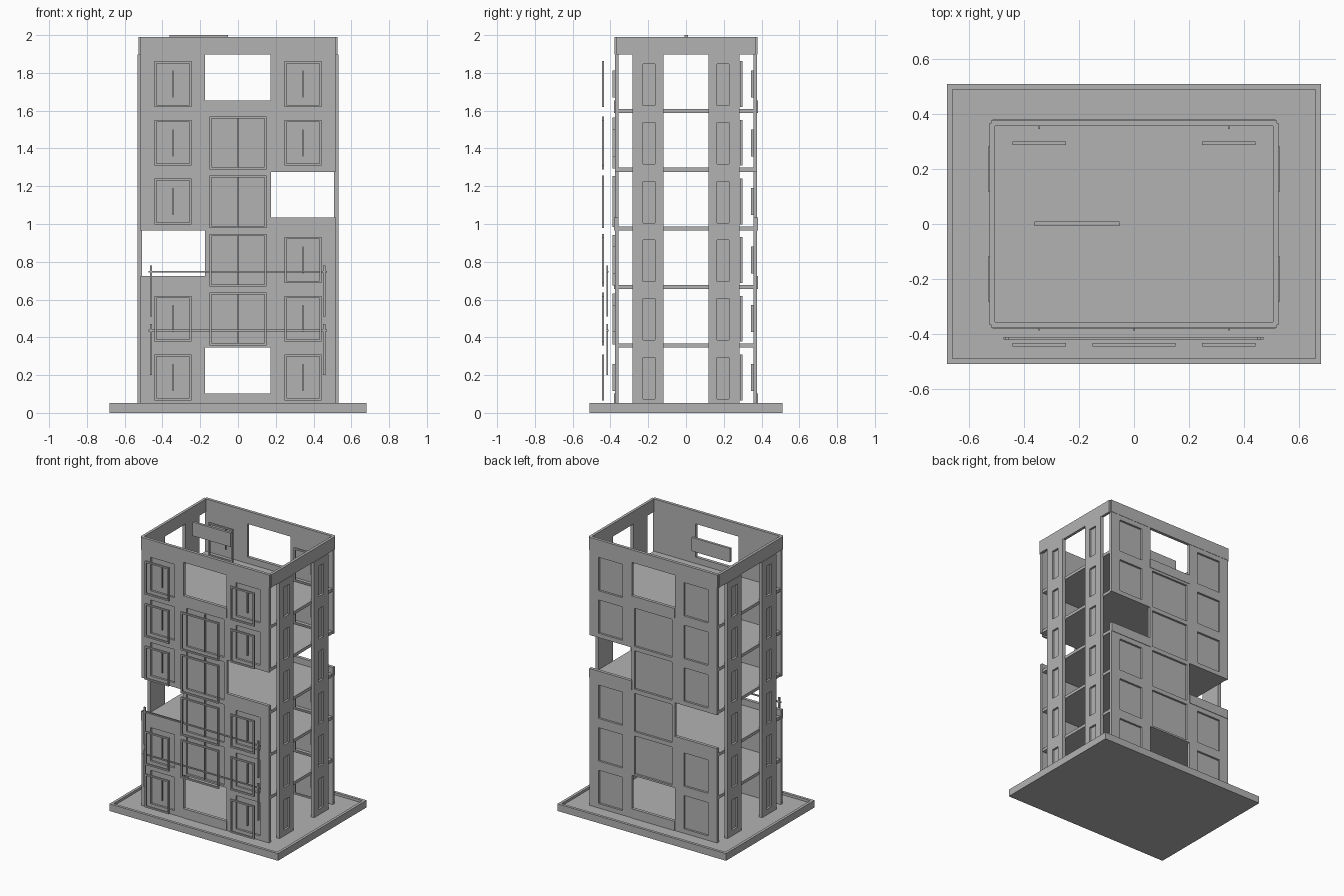
import bpy, bmesh
from math import pi
from mathutils import Matrix, Vector

cube = bpy.data.objects.get("Cube")
if cube:
    bpy.data.objects.remove(cube, do_unlink=True)

grey = bpy.data.materials.new("concrete_grey")
grey.use_nodes = True
grey.diffuse_color = (0.45, 0.45, 0.45, 1)
grey.node_tree.nodes["Principled BSDF"].inputs["Base Color"].default_value = grey.diffuse_color

FLOORS = 6
PITCH = 0.3105
BASE = 0.0345          # ground floor level
TOP = BASE + FLOORS * PITCH
WALL_IN, WALL_OUT = 0.357, 0.377
COLUMNS = {"left": (-0.515, -0.175), "middle": (-0.175, 0.175), "right": (0.172, 0.515)}
OPENINGS = {("middle", 0), ("left", 2), ("right", 3), ("middle", 5)}


def level(i):
    return BASE + i * PITCH


def finish(bm, name, angle=0):
    """Turn a bmesh into a named object, rotated about the vertical axis."""
    bmesh.ops.rotate(bm, verts=bm.verts, cent=(0, 0, 0), matrix=Matrix.Rotation(angle, 3, 'Z'))
    bmesh.ops.recalc_face_normals(bm, faces=bm.faces)
    mesh = bpy.data.meshes.new(name)
    bm.to_mesh(mesh)
    bm.free()
    mesh.materials.append(grey)
    obj = bpy.data.objects.new(name, mesh)
    bpy.context.collection.objects.link(obj)
    return obj


def box(bm, x, y, z):
    """Add a box from (min, max) ranges and return its faces."""
    lo, hi = Vector((x[0], y[0], z[0])), Vector((x[1], y[1], z[1]))
    matrix = Matrix.Translation((lo + hi) / 2) @ Matrix.Diagonal((*(hi - lo), 1))
    verts = bmesh.ops.create_cube(bm, size=1, matrix=matrix)["verts"]
    return list({f for v in verts for f in v.link_faces})


def recess(bm, face, x, z, depth):
    """Inset a face to a window rectangle and push it inward (+y)."""
    face.normal_update()
    bmesh.ops.inset_region(bm, faces=[face], thickness=0.005)
    mid = face.calc_center_median()
    for v in face.verts:
        v.co.x = x[0] if v.co.x < mid.x else x[1]
        v.co.z = z[0] if v.co.z < mid.z else z[1]
    new = bmesh.ops.extrude_discrete_faces(bm, faces=[face])["faces"][0]
    bmesh.ops.translate(bm, verts=new.verts, vec=(0, depth, 0))


def panel(bm, x, y, z, wx, wz, depth=0.015):
    """Wall panel whose -y side carries a recessed window."""
    faces = box(bm, x, y, z)
    recess(bm, min(faces, key=lambda f: f.calc_center_median().y), wx, wz, depth)


def ring(bm, x, y, z, t):
    """Rectangular picture frame standing in the xz plane."""
    box(bm, (x[0], x[0] + t), y, z)
    box(bm, (x[1] - t, x[1]), y, z)
    for lo, hi in ((z[0], z[0] + t), (z[1] - t, z[1])):
        box(bm, (x[0] + t, x[1] - t), y, (lo, hi))


def window(column, i):
    """Window rectangle of one wall cell."""
    z = level(i)
    if column == "middle":
        return (-0.152, 0.152), (z + 0.013, z + 0.292)
    x = (0.247, 0.442) if column == "right" else (-0.442, -0.247)
    return x, (z + 0.032, z + 0.275)


def flip(r):
    return (-r[1], -r[0])


# Base with a raised rim
bm = bmesh.new()
box(bm, (-0.66, 0.66), (-0.49, 0.49), (0, BASE))
for s in (-1, 1):
    box(bm, sorted((s * 0.66, s * 0.68)), (-0.51, 0.51), (0, 0.052))
    box(bm, (-0.66, 0.66), sorted((s * 0.49, s * 0.51)), (0, 0.052))
finish(bm, "base")

# Floor slabs
bm = bmesh.new()
for i in range(1, FLOORS):
    box(bm, (-0.51, 0.51), (-WALL_IN, WALL_IN), (level(i), level(i) + 0.022))
finish(bm, "floor_slabs")

# Front and back walls with recessed windows, and sills in the open cells
for side, angle in (("front", 0), ("back", pi)):
    wall, sills = bmesh.new(), bmesh.new()
    for column, span in COLUMNS.items():
        for i in range(FLOORS):
            wx, wz = window(column, i)
            x = span
            if side == "back":
                x, wx = flip(x), flip(wx)
            z = level(i)
            if (column, i) in OPENINGS:
                box(sills, x, (-0.38, -WALL_IN), (z, z + 0.068))
            else:
                panel(wall, x, (-WALL_OUT, -WALL_IN), (z, z + PITCH), wx, wz)
    finish(wall, side + "_wall", angle)
    finish(sills, side + "_sills", angle)

# Side piers with narrow recessed windows
for side, angle in (("right", pi / 2), ("left", -pi / 2)):
    bm = bmesh.new()
    for s in (-1, 1):
        for i in range(FLOORS):
            z = level(i)
            panel(bm, sorted((s * 0.118, s * 0.282)), (-0.532, -0.508), (z, z + PITCH),
                  sorted((s * 0.165, s * 0.227)), (z + 0.04, z + 0.26))
    finish(bm, side + "_piers", angle)

# Window frames standing off the walls, with upright bars near the wall face
for side, frame_y, bar_y in (("front", (-0.446, -0.433), (-0.388, -0.374)),
                             ("back", (0.287, 0.3), (0.345, 0.358))):
    frames, bars = bmesh.new(), bmesh.new()
    for column in COLUMNS:
        if side == "back" and column == "middle":
            continue
        for i in range(FLOORS):
            if (column, i) in OPENINGS:
                continue
            x, z = window(column, i)
            ring(frames, x, frame_y, z, 0.011)
            mid = sum(x) / 2
            cut = 0.005 if column == "middle" else 0.05
            box(bars, (mid - 0.003, mid + 0.003), bar_y, (z[0] + cut, z[1] - cut))
    finish(frames, side + "_window_frames")
    finish(bars, side + "_window_bars")

# Roof parapet
bm = bmesh.new()
for s in (-1, 1):
    box(bm, (-0.518, 0.518), sorted((s * WALL_IN, s * 0.379)), (TOP, 1.99))
    box(bm, sorted((s * 0.507, s * 0.527)), (-0.367, 0.367), (TOP, 1.99))
finish(bm, "roof_parapet")

# Rooftop board
bm = bmesh.new()
box(bm, (-0.362, -0.053), (-0.008, 0.01), (1.9, 2.0))
finish(bm, "rooftop_board")

# Two front rails with end posts
bm = bmesh.new()
for z in (0.2, 0.51):
    for x in (-0.461, 0.456):
        box(bm, (x - 0.006, x + 0.006), (-0.422, -0.412), (z, z + 0.27))
    box(bm, (-0.475, 0.472), (-0.42, -0.411), (z + 0.232, z + 0.241))
finish(bm, "front_rails")
